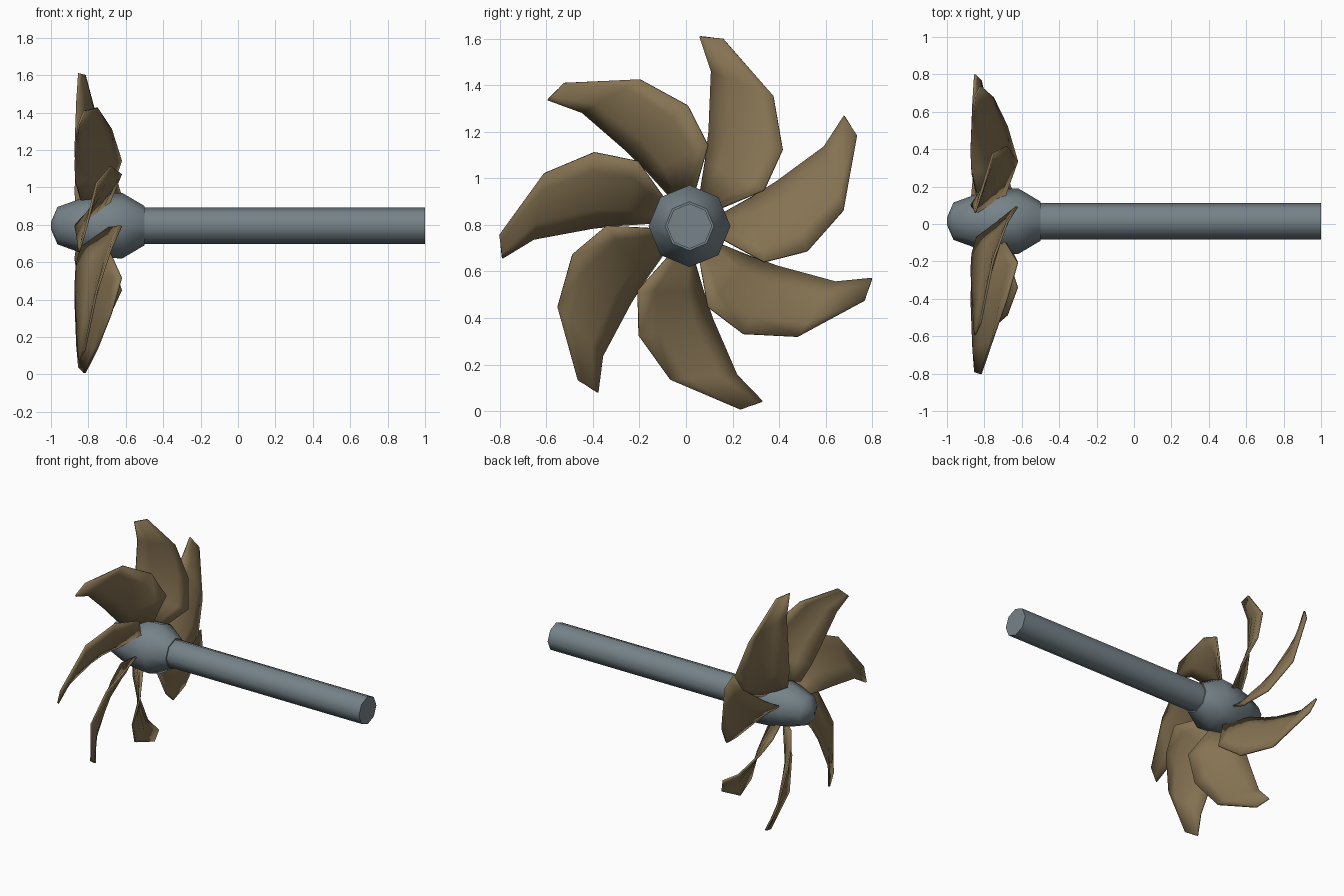
import bpy, bmesh, math
from mathutils import Matrix, Vector

cube = bpy.data.objects.get("Cube")
if cube:
    bpy.data.objects.remove(cube, do_unlink=True)

AXIS = Vector((0, 0.015, 0.795))
BLADES = 7
SIDES = 8


def material(name, color):
    m = bpy.data.materials.new(name)
    m.use_nodes = True
    m.diffuse_color = (*color, 1)
    m.node_tree.nodes["Principled BSDF"].inputs["Base Color"].default_value = (*color, 1)
    return m


def finish(name, bm, mat, angle):
    bmesh.ops.recalc_face_normals(bm, faces=bm.faces)
    mesh = bpy.data.meshes.new(name)
    bm.to_mesh(mesh)
    bm.free()
    mesh.materials.append(mat)
    ob = bpy.data.objects.new(name, mesh)
    bpy.context.collection.objects.link(ob)
    bpy.ops.object.select_all(action='DESELECT')
    ob.select_set(True)
    bpy.context.view_layer.objects.active = ob
    bpy.ops.object.shade_smooth_by_angle(angle=math.radians(angle))
    return ob


def lathe(name, profile, mat):
    """Revolve (x, radius) points around the shaft axis."""
    bm = bmesh.new()
    rings = []
    for x, r in profile:
        ring = []
        for i in range(SIDES):
            a = math.tau * i / SIDES
            ring.append(bm.verts.new(AXIS + Vector((x, r * math.cos(a), r * math.sin(a)))))
        rings.append(ring)
    for a, b in zip(rings, rings[1:]):
        for i in range(SIDES):
            j = (i + 1) % SIDES
            bm.faces.new((a[i], a[j], b[j], b[i]))
    bm.faces.new(rings[0])
    bm.faces.new(rings[-1])
    return finish(name, bm, mat, 60)


steel = material("blue grey steel", (0.18, 0.225, 0.25))
bronze = material("dull bronze", (0.235, 0.17, 0.085))

# Hub and shaft
lathe("hub", [(-1, 0.02), (-0.965, 0.1), (-0.84, 0.145), (-0.74, 0.168),
              (-0.62, 0.176), (-0.5, 0.105)], steel)
lathe("shaft", [(-0.52, 0.097), (1, 0.097)], steel)

# Blade outline: matching stations on the hollow and bulging edges, root to tip
hollow = [(-0.84, 0.05, 0.155), (-0.865, 0.07, 0.28), (-0.87, 0.085, 0.405),
          (-0.86, 0.095, 0.665), (-0.85, 0.045, 0.815)]
bulge = [(-0.69, 0.14, 0.08), (-0.625, 0.32, 0.155), (-0.68, 0.40, 0.33),
         (-0.755, 0.36, 0.56), (-0.82, 0.145, 0.805)]
camber = [0.0, 0.025, 0.03, 0.02, 0.0]
COLUMNS = 4


def blade(name, turn):
    bm = bmesh.new()
    rot = Matrix.Rotation(turn, 4, 'X')
    rows = []
    for h, b, c in zip(hollow, bulge, camber):
        row = []
        for k in range(COLUMNS + 1):
            t = k / COLUMNS
            p = Vector(h).lerp(Vector(b), t)
            p.x += c * math.sin(math.pi * t)
            row.append(bm.verts.new(rot @ p + AXIS))
        rows.append(row)
    for a, b in zip(rows, rows[1:]):
        for k in range(COLUMNS):
            bm.faces.new((a[k], a[k + 1], b[k + 1], b[k]))
    ob = finish(name, bm, bronze, 50)
    solid = ob.modifiers.new("thickness", 'SOLIDIFY')
    solid.thickness = 0.012
    solid.offset = 0


# Ring of blades
for i in range(BLADES):
    blade(f"blade_{i + 1}", math.tau * i / BLADES)
